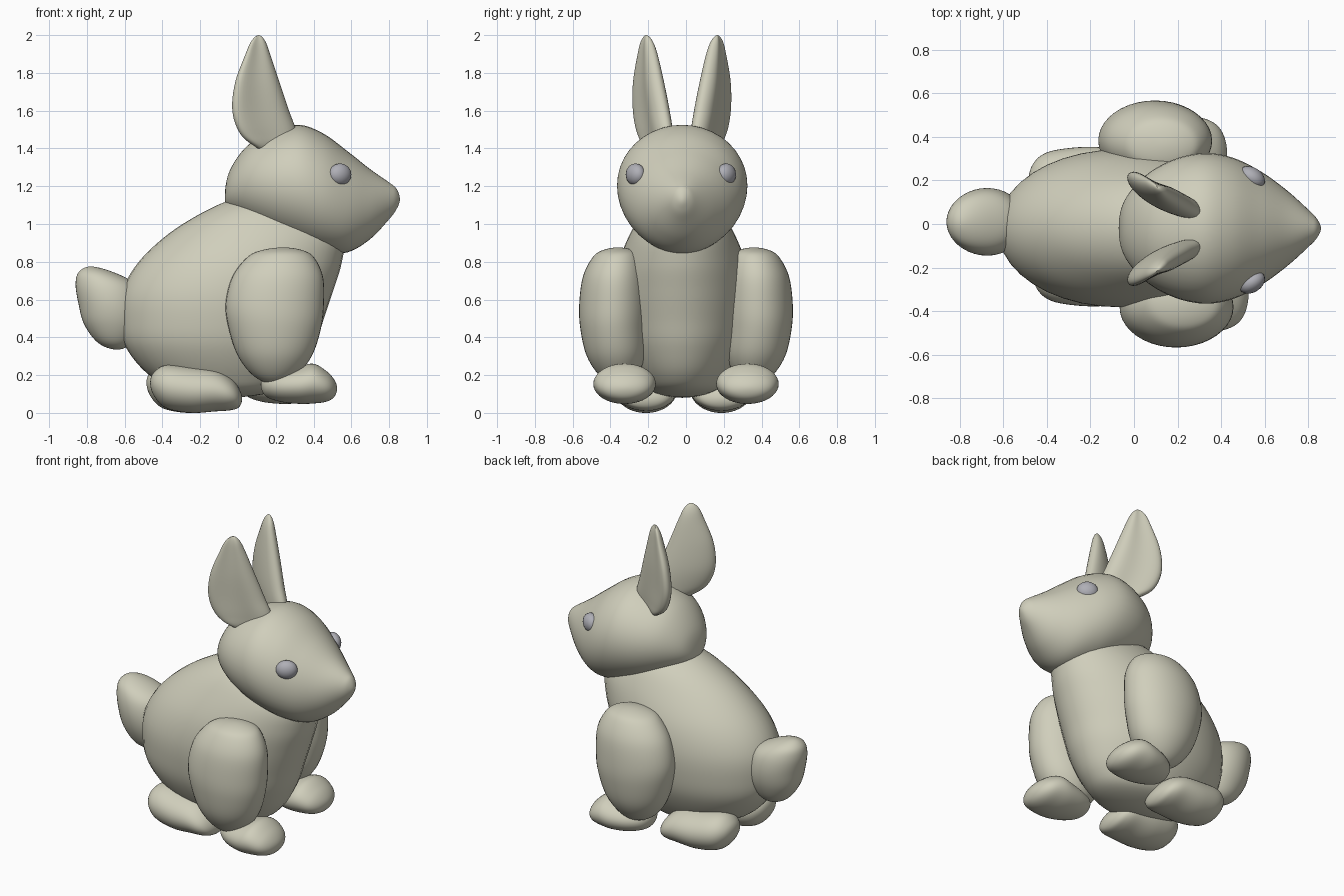
import bpy, bmesh, math
from mathutils import Vector


def material(name, rgb):
    m = bpy.data.materials.new(name)
    m.diffuse_color = (*rgb, 1)
    return m


CREAM = material("cream", (0.63, 0.62, 0.50))
GREY = material("eye grey", (0.43, 0.43, 0.47))


def spline(p0, p1, p2, p3, t):
    return [0.5 * (2 * b + (c - a) * t + (2 * a - 5 * b + 4 * c - d) * t * t
                   + (3 * b - a - 3 * c + d) * t ** 3)
            for a, b, c, d in zip(p0, p1, p2, p3)]


def finish(bm, name, mat):
    bmesh.ops.remove_doubles(bm, verts=bm.verts, dist=1e-5)
    bmesh.ops.recalc_face_normals(bm, faces=bm.faces)
    me = bpy.data.meshes.new(name)
    bm.to_mesh(me)
    bm.free()
    me.materials.append(mat)
    for p in me.polygons:
        p.use_smooth = True
    ob = bpy.data.objects.new(name, me)
    bpy.context.collection.objects.link(ob)
    return ob


def loft(name, axis, rings, side=1, dx=0, dy=0, shear=0, dent=0, sides=40, steps=6):
    """Rounded body through rings (t, low, high, y centre, y radius);
    the first and last rings are points."""
    keys = [(t, (lo + hi) / 2, (hi - lo) / 2, yc, ry) for t, lo, hi, yc, ry in rings]

    def flip(k):  # reflected ring, closes the ends roundly
        return (k[0], k[1], -k[2], k[3], -k[4])
    keys = [flip(keys[1])] + keys + [flip(keys[-2])]
    bm = bmesh.new()
    loops = []
    n = len(rings) - 1
    for i in range(n):
        for j in range(steps + (i == n - 1)):
            t, vc, vr, yc, ry = spline(*keys[i:i + 4], j / steps)
            loop = []
            for k in range(sides):
                a = 2 * math.pi * k / sides
                c, s = math.cos(a), math.sin(a)
                v = vc + vr * c
                w = ry * s
                if s > 0:  # hollow on the outer side
                    w *= 1 - dent * s ** 3
                y = side * (yc + w + shear * vr * c) + dy
                co = (t + dx, y, v) if axis == 'x' else (v + dx, y, t)
                loop.append(bm.verts.new(co))
            loops.append(loop)
    for a, b in zip(loops, loops[1:]):
        for k in range(sides):
            m = (k + 1) % sides
            bm.faces.new((a[k], a[m], b[m], b[k]))
    return finish(bm, name, CREAM)


# Body
loft("body", 'z', [
    (0.08, -0.06, -0.06, 0, 0), (0.115, -0.30, 0.20, 0, 0.17), (0.20, -0.47, 0.32, 0, 0.25),
    (0.35, -0.595, 0.405, 0, 0.325), (0.50, -0.625, 0.455, 0, 0.355),
    (0.65, -0.61, 0.505, 0, 0.36), (0.80, -0.525, 0.55, 0, 0.335),
    (0.95, -0.365, 0.56, 0, 0.275), (1.07, -0.17, 0.45, 0, 0.20),
    (1.14, 0.0, 0.30, 0, 0.10), (1.16, 0.15, 0.15, 0, 0)], dy=-0.02)

# Head with pointed muzzle
loft("head", 'x', [
    (-0.07, 1.14, 1.14, 0, 0), (-0.045, 1.08, 1.28, 0, 0.125), (0.05, 1.01, 1.415, 0, 0.24),
    (0.18, 0.94, 1.49, 0, 0.315), (0.32, 0.885, 1.525, 0, 0.345),
    (0.45, 0.85, 1.48, 0, 0.325), (0.58, 0.85, 1.385, 0, 0.262),
    (0.70, 0.92, 1.29, 0, 0.175), (0.80, 1.025, 1.22, 0, 0.085),
    (0.84, 1.08, 1.185, 0, 0.042), (0.857, 1.13, 1.13, 0, 0)], dy=-0.02)

# Tail
loft("tail", 'z', [
    (0.335, -0.64, -0.64, 0, 0), (0.37, -0.74, -0.56, 0, 0.08), (0.47, -0.815, -0.50, 0, 0.135),
    (0.58, -0.845, -0.50, 0, 0.155), (0.68, -0.86, -0.54, 0, 0.14),
    (0.745, -0.843, -0.66, 0, 0.09), (0.775, -0.78, -0.78, 0, 0)], dy=0.01)

for side, label in ((-1, "right"), (1, "left")):
    shift = -0.098 if side > 0 else 0  # left limbs sit further back

    # Front leg
    loft("front_leg_" + label, 'z', [
        (0.15, 0.20, 0.20, 0.36, 0), (0.19, 0.09, 0.30, 0.36, 0.09),
        (0.30, 0.0, 0.39, 0.37, 0.155), (0.45, -0.05, 0.44, 0.382, 0.178),
        (0.58, -0.065, 0.455, 0.382, 0.183), (0.72, -0.03, 0.45, 0.378, 0.168),
        (0.82, 0.045, 0.405, 0.367, 0.13), (0.86, 0.12, 0.345, 0.36, 0.085),
        (0.876, 0.24, 0.24, 0.36, 0)], side, shift)

    # Front paw
    loft("front_paw_" + label, 'x', [
        (0.12, 0.15, 0.15, 0.31, 0), (0.145, 0.09, 0.20, 0.31, 0.08),
        (0.22, 0.06, 0.225, 0.32, 0.13), (0.32, 0.048, 0.245, 0.325, 0.16),
        (0.40, 0.05, 0.26, 0.325, 0.163), (0.47, 0.06, 0.22, 0.325, 0.135),
        (0.51, 0.085, 0.175, 0.325, 0.08), (0.525, 0.13, 0.13, 0.325, 0)], side, shift)

    # Hind foot
    loft("hind_foot_" + label, 'x', [
        (-0.465, 0.16, 0.16, 0.20, 0), (-0.445, 0.09, 0.215, 0.20, 0.085),
        (-0.38, 0.025, 0.253, 0.20, 0.14), (-0.25, 0.0, 0.245, 0.20, 0.163),
        (-0.12, 0.008, 0.228, 0.20, 0.163), (-0.04, 0.014, 0.185, 0.20, 0.145),
        (0.005, 0.03, 0.13, 0.20, 0.095), (0.022, 0.075, 0.075, 0.20, 0)],
        side, shift * 0.2, -0.012)

    # Ear, hollowed on the outer side
    loft("ear_" + label, 'z', [
        (1.36, 0.19, 0.19, 0.11, 0), (1.41, 0.09, 0.28, 0.13, 0.055),
        (1.48, 0.01, 0.31, 0.145, 0.07), (1.60, -0.03, 0.27, 0.165, 0.075),
        (1.75, -0.015, 0.22, 0.18, 0.068), (1.90, 0.04, 0.17, 0.185, 0.048),
        (1.97, 0.072, 0.143, 0.188, 0.028), (2.0, 0.11, 0.11, 0.188, 0)],
        side, 0, -0.022, shear=-0.45, dent=0.5)

    # Eye, flattened along the cheek direction
    bm = bmesh.new()
    bmesh.ops.create_uvsphere(bm, u_segments=24, v_segments=14, radius=0.058)
    eye = finish(bm, "eye_" + label, GREY)
    eye.scale = (1.12, 0.8, 1.0)
    eye.rotation_euler = (0, 0, -side * math.radians(32))
    eye.location = Vector((0.54, side * 0.24 - 0.027, 1.262))
